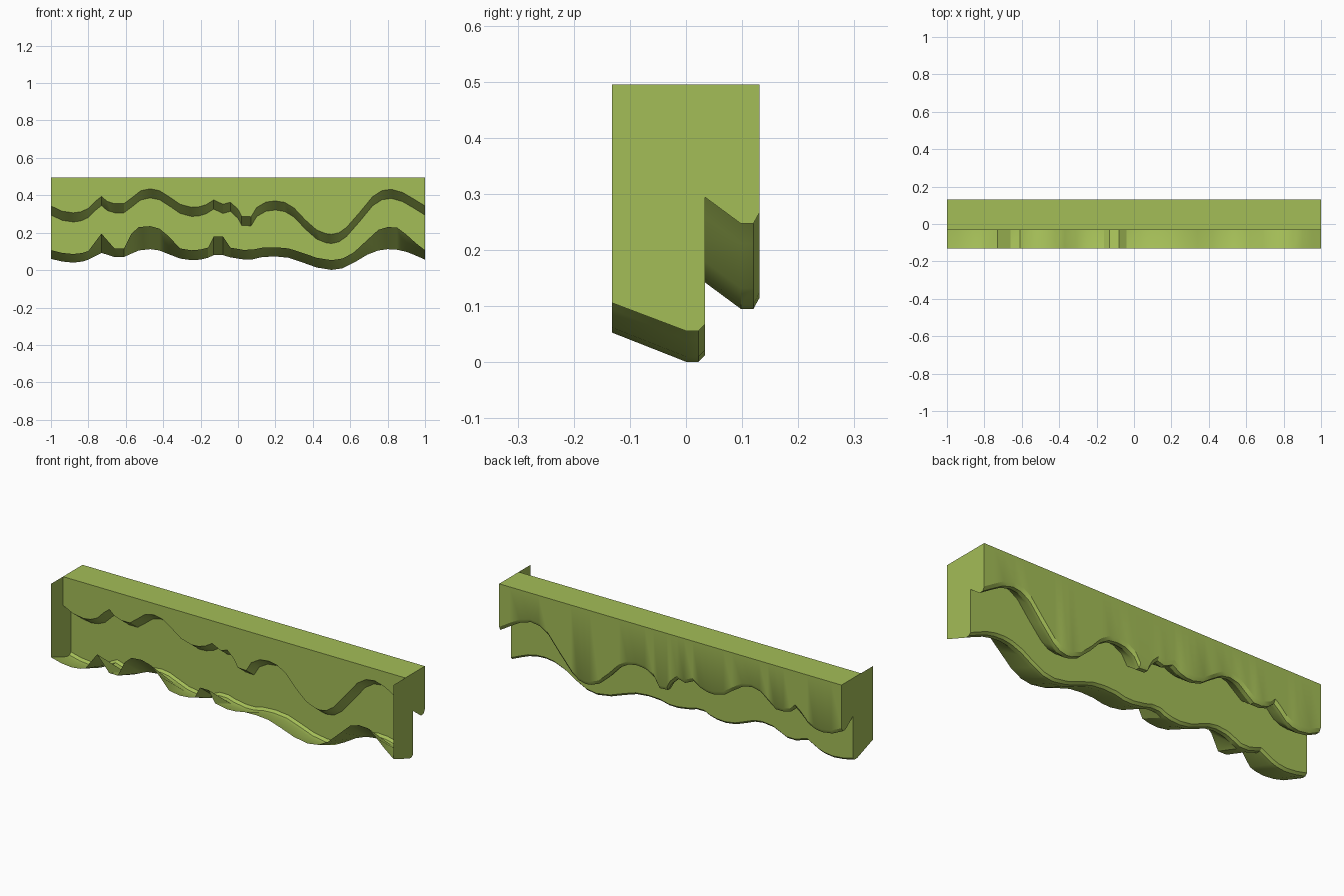
import bpy, bmesh, math

TOP = 0.495

green = bpy.data.materials.new("moss green")
green.diffuse_color = (0.37, 0.51, 0.095, 1)

# lower layer: x, height of lowest edge, height of front edge
LOWER = [
    (-1, .060, .107), (-.94, .046, .092), (-.88, .040, .086), (-.83, .046, .092), (-.80, .056, .102),
    (-.73, .092, .195), (-.66, .070, .115), (-.61, .070, .115), (-.57, .088, .195),
    (-.53, .105, .23), (-.47, .112, .235), (-.42, .105, .222), (-.37, .085, .18),
    (-.31, .062, .116), (-.25, .053, .106), (-.20, .056, .110), (-.16, .066, .120),
    (-.13, .080, .180), (-.08, .080, .180), (-.04, .068, .120), (.03, .057, .108),
    (.08, .058, .110), (.13, .070, .120), (.20, .073, .122), (.27, .066, .116),
    (.34, .043, .094), (.42, .014, .066), (.5, .001, .053), (.56, .010, .062),
    (.62, .040, .095), (.69, .082, .16), (.75, .105, .215), (.80, .112, .23),
    (.85, .109, .228), (.90, .098, .19), (.95, .078, .145), (1, .056, .106)]

# upper layer: x, height of front edge
UPPER = [
    (-1, .343), (-.94, .315), (-.88, .306), (-.84, .312), (-.80, .330), (-.76, .37), (-.73, .394),
    (-.70, .368), (-.66, .355), (-.61, .355), (-.57, .385), (-.52, .424), (-.47, .435),
    (-.42, .425), (-.36, .387), (-.31, .352), (-.25, .336), (-.21, .338), (-.17, .35),
    (-.13, .375), (-.08, .352), (-.04, .363), (.0, .325), (.02, .288), (.07, .285),
    (.10, .335), (.15, .364), (.20, .370), (.25, .362), (.30, .332), (.36, .268),
    (.42, .215), (.47, .195), (.5, .191), (.54, .20), (.58, .228), (.65, .308), (.72, .393),
    (.77, .425), (.82, .432), (.88, .415), (.94, .38), (1, .343)]


def build_layer(name, rings, open_front):
    """Skin a row of (x, y, z) section rings; each runs front top, down, back, up."""
    bm = bmesh.new()
    rows = [[bm.verts.new(p) for p in ring] for ring in rings]
    n = len(rows[0])
    first, last = (1, n - 1) if open_front else (0, n)
    for a, b in zip(rows, rows[1:]):
        for k in range(first, last):
            m = (k + 1) % n
            bm.faces.new((a[k], a[m], b[m], b[k]))
    # end caps
    bm.faces.new(rows[-1])
    bm.faces.new(rows[0][::-1])
    mesh = bpy.data.meshes.new(name)
    bm.to_mesh(mesh)
    bm.free()
    mesh.materials.append(green)
    ob = bpy.data.objects.new(name, mesh)
    bpy.context.collection.objects.link(ob)
    bpy.context.view_layer.objects.active = ob
    ob.select_set(True)
    bpy.ops.object.shade_smooth_by_angle(angle=math.radians(30))
    ob.select_set(False)


# front hanging layer, open at its front and top
build_layer("lower_overhang", [
    [(x, -.132, TOP), (x, -.132, f), (x, 0, b), (x, .022, b), (x, .034, b + .012), (x, .034, TOP)]
    for x, b, f in LOWER], True)

# closed back layer
build_layer("upper_overhang", [
    [(x, -.032, TOP), (x, -.032, f), (x, .098, f - .096), (x, .12, f - .096),
     (x, .131, f - .076), (x, .131, TOP)]
    for x, f in UPPER], False)
